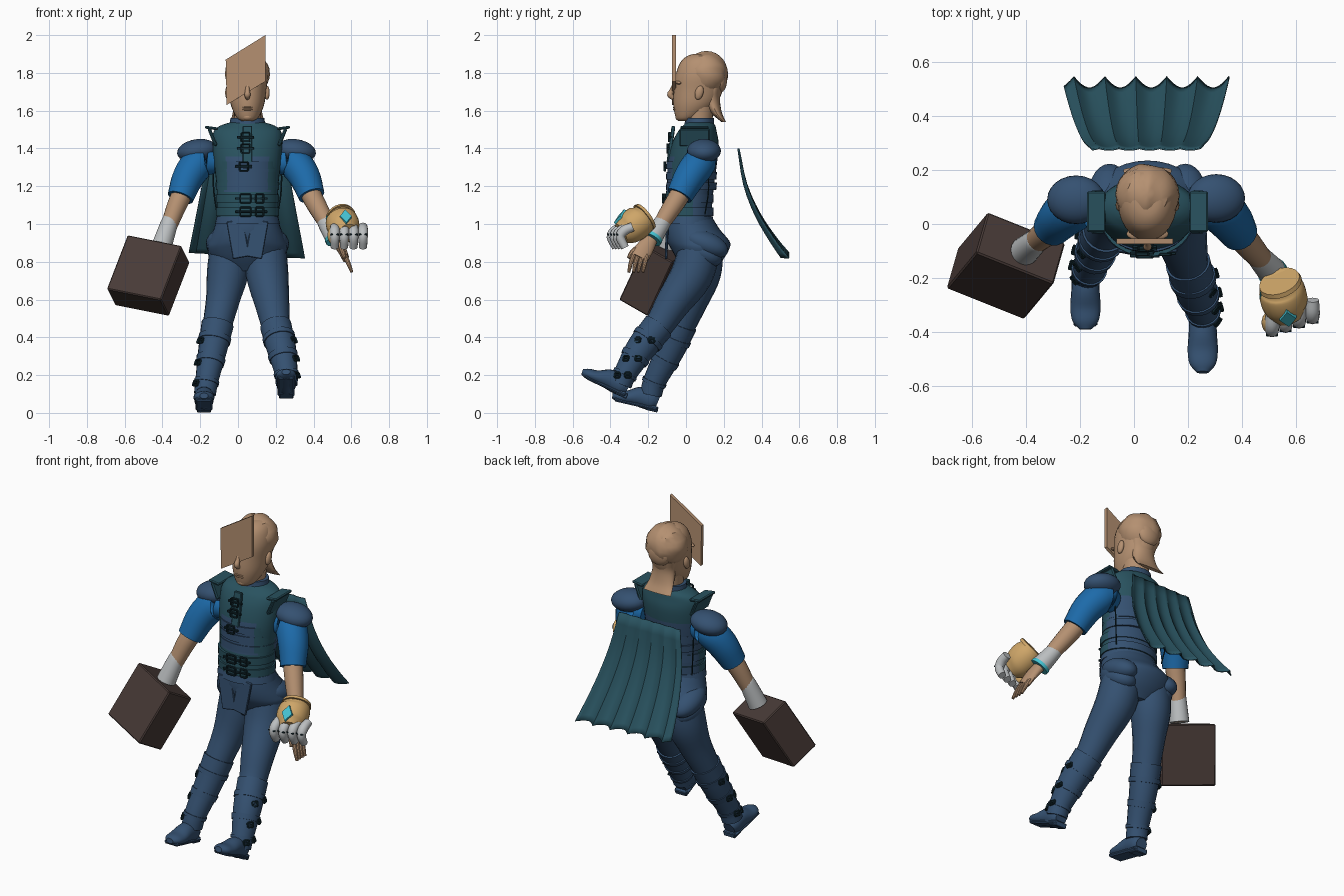
import bpy, bmesh, math
from mathutils import Vector, Matrix, Euler

old = bpy.data.objects.get("Cube")
if old:
    bpy.data.objects.remove(old)


def material(name, r, g, b):
    m = bpy.data.materials.new(name)
    m.use_nodes = True
    m.diffuse_color = (r, g, b, 1)
    m.node_tree.nodes["Principled BSDF"].inputs["Base Color"].default_value = (r, g, b, 1)
    return m


NAVY = material("navy cloth", .035, .082, .165)
TEAL = material("teal cloth", .022, .085, .115)
BLUE = material("bright blue sleeve", .012, .145, .4)
TAN = material("tan skin", .46, .28, .165)
GOLD = material("gold", .62, .38, .14)
GREY = material("pale grey", .5, .52, .53)
CYAN = material("cyan gem", .06, .55, .65)
BROWN = material("dark brown leather", .065, .043, .038)
DARK = material("dark strap", .006, .022, .03)
made = []


def finish(name, bm, *mats, rule=None):
    bmesh.ops.recalc_face_normals(bm, faces=bm.faces)
    if rule:
        for f in bm.faces:
            f.material_index = rule(f.calc_center_median())
    mesh = bpy.data.meshes.new(name)
    bm.to_mesh(mesh)
    bm.free()
    for m in mats:
        mesh.materials.append(m)
    ob = bpy.data.objects.new(name, mesh)
    bpy.context.collection.objects.link(ob)
    made.append(ob)
    return ob


def spline(points, steps):
    """Smooth path through tuples of any length."""
    p = [Vector(q) for q in points]
    p = [p[0] * 2 - p[1]] + p + [p[-1] * 2 - p[-2]]
    out = []
    for a, b, c, d in zip(p, p[1:], p[2:], p[3:]):
        for k in range(steps):
            t = k / steps
            out.append((b * 2 + (c - a) * t + (a * 2 - b * 5 + c * 4 - d) * t * t
                        + (b * 3 - a - c * 3 + d) * t ** 3) / 2)
    return out + [p[-2]]


def tube(name, mats, points, n=20, steps=4, flat=False, rule=None):
    """Loft of ellipses: each point is x, y, z, radius and an optional second radius."""
    rows = spline([q if len(q) == 5 else (*q, q[3]) for q in points], steps)
    bm = bmesh.new()
    rings = []
    for i, q in enumerate(rows):
        t = Vector((0, 0, 1))
        if not flat:
            t = (rows[min(i + 1, len(rows) - 1)] - rows[max(i - 1, 0)])
            t = Vector(t[:3]).normalized()
        side = (Vector((1, 0, 0)) - t * t.x).normalized()
        other = t.cross(side)
        ring = []
        for k in range(n):
            a = math.tau * k / n
            ring.append(bm.verts.new(Vector(q[:3]) + side * q[3] * math.cos(a) + other * q[4] * math.sin(a)))
        rings.append(ring)
    for a, b in zip(rings, rings[1:]):
        for k in range(n):
            bm.faces.new((a[k], a[k - 1], b[k - 1], b[k]))
    bm.faces.new(rings[0])
    bm.faces.new(rings[-1])
    return finish(name, bm, *(mats if isinstance(mats, tuple) else (mats,)), rule=rule)


def place(at, size, rot):
    return Matrix.LocRotScale(Vector(at), Euler([math.radians(a) for a in rot]), Vector(size))


def ball(name, mat, at, size, rot=(0, 0, 0)):
    bm = bmesh.new()
    bmesh.ops.create_uvsphere(bm, u_segments=24, v_segments=14, radius=1, matrix=place(at, size, rot))
    return finish(name, bm, mat)


def box(name, mat, at, size, rot=(0, 0, 0), matrix=None, bevel=.004):
    bm = bmesh.new()
    bmesh.ops.create_cube(bm, size=1, matrix=matrix or place(at, size, rot))
    bmesh.ops.bevel(bm, geom=bm.edges[:], offset=bevel, segments=1, affect='EDGES')
    return finish(name, bm, mat)


def buckle(name, at, w, h, rot=(0, 0, 0)):
    """Square frame with a central pin."""
    m = place(at, (1, 1, 1), rot)
    turn = m.to_3x3()
    for s in (-1, 1):
        for off, size in (((s * w / 2, 0, 0), (.009, .012, h)), ((0, 0, s * h / 2), (w, .012, .009))):
            local = Matrix.Translation(m @ Vector(off)) @ turn.to_4x4() @ Matrix.Diagonal((*size, 1))
            box(name, DARK, None, None, matrix=local, bevel=.002)
    box(name + "_pin", DARK, at, (w, .012, .006), rot, bevel=.001)


CX = .05   # body centre line

# Head, face and hair
tube("head", TAN, [(CX, -.01, 1.545, .03, .03), (CX, .01, 1.565, .058, .065), (CX, .045, 1.63, .088, .112),
                   (CX, .065, 1.71, .1, .13), (CX, .075, 1.79, .108, .13), (CX, .085, 1.86, .092, .112),
                   (CX, .09, 1.895, .055, .07), (CX, .09, 1.902, .01, .01)], n=28, flat=True)
tube("nose", TAN, [(CX, -.058, 1.75, .009), (CX, -.073, 1.71, .012), (CX, -.084, 1.685, .016), (CX, -.066, 1.665, .011)], n=12)
for s in (-1, 1):
    ball("ear", TAN, (CX + s * .103, .07, 1.695), (.015, .022, .038), (-15, 0, 0))
    ball("brow", TAN, (CX + s * .042, -.037, 1.75), (.036, .02, .01), (0, s * 8, 0))
for z in (1.618, 1.606):
    ball("lip", TAN, (CX, -.055, z), (.028, .014, .006))
ball("chin", TAN, (CX, -.035, 1.567), (.03, .022, .02))
hair = ball("hair", TAN, (CX, .108, 1.795), (.119, .113, .117))
for v in hair.data.vertices:   # combed ridges
    a = math.atan2(v.co.x - CX, v.co.z - 1.79)
    v.co.y += .006 * math.sin(a * 8)
    v.co.z += .004 * math.cos(a * 10)
ball("hair_bun", TAN, (CX, .18, 1.765), (.07, .038, .07))
tube("hair_tail", TAN, [(CX, .15, 1.72, .08, .04), (CX, .135, 1.66, .07, .045),
                        (CX, .16, 1.59, .078, .03), (CX, .2, 1.54, .09, .012)], flat=True)
tube("neck", TAN, [(CX, .075, 1.47, .07), (CX, .07, 1.53, .068), (CX, .075, 1.62, .075)], flat=True)

# Slanted plate in front of the face
bm = bmesh.new()
front = bm.faces.new([bm.verts.new((x, -.074, z)) for x, z in
                      ((-.065, 1.87), (.145, 2), (.145, 1.755), (-.06, 1.63))])
grown = bmesh.ops.extrude_face_region(bm, geom=[front])
bmesh.ops.translate(bm, vec=(0, .02, 0), verts=[v for v in grown["geom"] if isinstance(v, bmesh.types.BMVert)])
finish("face_plate", bm, TAN)


# Torso: teal vest with a navy midriff and navy lower back
def vest_colour(c):
    middle = 1.18 < c.z and abs(c.x - CX) < .115
    return 1 if c.z < 1.36 and (middle or c.y > .04) else 0


tube("vest", (TEAL, NAVY), [(CX, .012, 1.02, .158, .122), (CX, .015, 1.12, .16, .125), (CX, .025, 1.22, .165, .125),
                            (CX, .035, 1.33, .178, .13), (CX, .05, 1.43, .185, .122), (CX, .06, 1.49, .178, .102),
                            (CX, .07, 1.52, .145, .085), (CX, .07, 1.54, .085, .07)],
     n=36, flat=True, rule=vest_colour)
tube("collar", NAVY, [(CX, .065, 1.49, .105, .085), (CX, .07, 1.53, .094, .078), (CX, .072, 1.562, .09, .076)], flat=True)
for z in (1.065, 1.135):
    tube("belt", (TEAL, NAVY), [(CX, .013, z - .022, .167, .132), (CX, .013, z + .022, .168, .133)],
         n=36, flat=True, steps=1, rule=vest_colour)
for z in (1.2, 1.255, 1.31):
    tube("midriff_band", (TEAL, NAVY), [(CX, .027, z - .02, .167, .133), (CX, .03, z + .02, .169, .134)],
         n=36, flat=True, steps=1, rule=vest_colour)
box("vest_front_placket", TEAL, (CX, -.08, 1.42), (.05, .02, .2), (-8, 0, 0))
for x, y, z, w in ((.04, -.088, 1.46, .045), (.04, -.097, 1.4, .045), (.03, -.112, 1.305, .045),
                   (.04, -.122, 1.135, .055), (.04, -.122, 1.065, .055), (.115, -.113, 1.135, .04), (.115, -.113, 1.065, .04)):
    buckle("vest_buckle", (x, y, z), w, .045)
    box("vest_strap", DARK, (x, y + .004, z), (w * 2, .012, .013), bevel=.002)
for s in (-1, 1):
    box("shoulder_flap", TEAL, (CX + s * .185, .045, 1.46), (.018, .16, .1), (0, s * 22, 0), bevel=.006)
    box("shoulder_flap_edge", TEAL, (CX + s * .19, .045, 1.508), (.07, .15, .015), (0, -s * 8, 0), bevel=.005)
    tube("side_cord", DARK, [(CX + s * .175, .1, 1.4, .004), (CX + s * .18, .12, 1.2, .004), (CX + s * .16, .1, 1.05, .004)], n=6)

# Hips with a flared short coat
tube("hips", NAVY, [(CX, .013, 1.045, .155, .12), (CX, .035, .97, .18, .145), (CX, .065, .91, .205, .165),
                    (CX, .075, .87, .212, .155), (CX, .075, .81, .18, .12), (CX, .07, .75, .1, .07)], n=32, flat=True)
tube("waistband", NAVY, [(CX, .013, 1.0, .172, .136), (CX, .013, 1.04, .163, .129)], n=32, flat=True, steps=1)
for s in (-1, 1):
    ball("coat_hip_fold", NAVY, (CX + s * .14, .105, .895), (.08, .125, .065), (-22, 0, 0))
    ball("coat_hip_fold_lower", NAVY, (CX + s * .125, .09, .85), (.085, .11, .065), (-28, 0, 0))
    box("coat_front_tail", NAVY, (CX + s * .05, -.102, .92), (.09, .014, .2), (-2, s * 10, 0))

# Legs, boots and boot straps
LEGS = {
    "left": ([(.145, .075, .88, .11), (.155, .03, .73, .112), (.18, -.07, .58, .092), (.2, -.145, .46, .076),
              (.23, -.24, .34, .07), (.255, -.32, .21, .053), (.258, -.345, .15, .05)], .255, -.31, .095, 25, 1),
    "right": ([(-.04, .09, .88, .108), (-.055, .075, .74, .11), (-.08, .03, .6, .09), (-.108, -.025, .47, .078),
               (-.135, -.085, .33, .068), (-.165, -.165, .17, .053), (-.175, -.185, .1, .05)], -.18, -.15, .025, 13, -1)}
for side, (path, fx, heel, fz, tilt, s) in LEGS.items():
    tube(side + "_leg", NAVY, path)
    tube(side + "_boot_shaft", NAVY, [(*q[:3], q[3] + .008) for q in path[3:]])
    knee = Vector(path[3][:3])
    ball(side + "_knee_guard", NAVY, knee + Vector((0, -.035, -.03)), (.068, .048, .085), (-35, 0, 0))
    rows = spline(path[3:], 4)
    for k in (2, 5, 8):
        a, b = rows[k], rows[k + 1]
        mid = a.lerp(b, .5)
        tube(side + "_boot_strap", NAVY, [(*a[:3], a[3] + .014), (*a.lerp(b, .7)[:3], b[3] + .014)], steps=1)
        for turn in (55, 105):
            away = Vector((s * math.sin(math.radians(turn)), -math.cos(math.radians(turn)), 0))
            buckle(side + "_boot_buckle", Vector(mid[:3]) + away * (mid[3] + .014), .03, .026, (-20, 0, s * turn))
    # foot pointing forward, toe raised
    up = math.tan(math.radians(tilt))
    foot = [(fx, heel - d, fz + h + d * up, w, t) for d, h, w, t in
            ((0, .03, .035, .035), (.03, .035, .05, .055), (.09, .038, .052, .055), (.16, .02, .056, .036),
             (.21, .014, .048, .028), (.24, .01, .022, .015))]
    tube(side + "_foot", NAVY, foot)
    lift = Vector((0, -.115, .115 * up - .005))
    box(side + "_sole", NAVY, Vector((fx, heel, fz)) + lift, (.09, .235, .022), (-tilt, 0, 0), bevel=.008)
    box(side + "_heel", NAVY, (fx, heel - .03, fz - .008 + .03 * up), (.075, .065, .03), (-tilt, 0, 0))

# Arms: pauldron, sleeve, forearm, cuff
ARMS = {"left": ((.3, .095, 1.385), (.39, -.035, 1.15), (.47, -.13, 1.0), (.515, -.18, .925), 1),
        "right": ((-.21, .09, 1.385), (-.305, -.015, 1.14), (-.365, -.065, 1.0), (-.405, -.1, .88), -1)}
for side, (sh, elbow, wrist, end, s) in ARMS.items():
    sh, elbow, wrist, end = map(Vector, (sh, elbow, wrist, end))
    ball(side + "_pauldron", NAVY, sh + Vector((s * .005, 0, .002)), (.108, .09, .062), (0, s * 8, 0))
    tube(side + "_sleeve", BLUE, [(*(sh + Vector((-s * .09, -.02, -.06))), .06), (*(sh + Vector((-s * .01, -.02, -.06))), .086),
                                  (*sh.lerp(elbow, .55), .084), (*elbow, .07)])
    tube(side + "_forearm", TAN, [(*sh.lerp(elbow, .8), .055), (*elbow, .054), (*elbow.lerp(wrist, .5), .05), (*end, .035)])
    tube(side + "_cuff", GREY, [(*elbow.lerp(wrist, .85), .042), (*wrist, .046), (*end, .054)])
tube("cuff_cyan_rim", CYAN, [(.51, -.175, .933, .056), (.518, -.184, .918, .056)], steps=1)

# Bare left hand
tube("left_palm", TAN, [(.51, -.18, .93, .03, .035), (.545, -.215, .875, .024, .046), (.57, -.245, .82, .018, .046)])
for i in range(4):
    tube("left_finger", TAN, [(.565, -.205 - i * .024, .835, .013), (.585, -.218 - i * .025, .79, .012),
                              (.603, -.228 - i * .025, .745, .008)], n=10)
tube("left_thumb", TAN, [(.545, -.25, .88, .016), (.555, -.285, .85, .014), (.565, -.305, .82, .009)], n=10)

# Floating gauntlet
tube("gauntlet", GOLD, [(.54, -.22, 1.04, .07), (.547, -.24, 1.02, .084), (.555, -.275, .995, .088),
                        (.565, -.31, .97, .08), (.58, -.345, .95, .055)], n=24)
tube("gauntlet_rim", GOLD, [(.539, -.212, 1.043, .078), (.544, -.225, 1.033, .082)], steps=1)
ball("gauntlet_thumb", GOLD, (.5, -.365, .94), (.027, .038, .045), (-20, 0, 0))
for i in range(4):
    x, y = .512 + i * .05, .016 * i
    tube("gauntlet_finger", GREY, [(x, y - .33, .985, .024), (x, y - .375, .965, .027), (x, y - .395, .93, .025), (x, y - .37, .875, .021)], n=12)
    box("finger_joint", DARK, (x, y - .408, .943), (.044, .018, .008), (-20, 0, 0), bevel=.002)
bm = bmesh.new()
bmesh.ops.create_cone(bm, cap_ends=True, segments=4, radius1=1, radius2=.9, depth=2,
                      matrix=place((.57, -.347, 1.037), (.034, .049, .01), (52, 0, 8)))
finish("gem", bm, CYAN)
tube("gauntlet_side_trim", CYAN, [(.473, -.25, 1.045, .005), (.47, -.275, 1.02, .005)], n=8)

# Tilted case hanging from the right hand
u = Vector((.275, -.11, -.055)).normalized()
d = Vector((-.1, -.135, -.285)).normalized()
e = u.cross(d).normalized()
d = e.cross(u)
basis = Matrix((u * .315, e * .18, d * .335)).transposed().to_4x4()
box("case", BROWN, None, None, matrix=Matrix.Translation((-.475, -.155, .727)) @ basis, bevel=.006)

# Pleated cape hanging behind, with sharp outward pleats
bm = bmesh.new()
rows = spline([(.28, 1.4, .2), (.315, 1.21, .235), (.38, 1.05, .265), (.46, .92, .29), (.523, .835, .306)], 3)
grid = []
for i, (y, z, half) in enumerate(rows):
    t = i / (len(rows) - 1)
    grid.append([bm.verts.new((CX - .005 + half * k / 24, y + (.006 + .036 * t) * (.6 - abs(math.sin((k + 3) * math.pi / 9))),
                               z - .015 * t * k / 24)) for k in range(-24, 25)])
for a, b in zip(grid, grid[1:]):
    for k in range(48):
        bm.faces.new((a[k], a[k + 1], b[k + 1], b[k]))
cape = finish("cape", bm, TEAL)
cape.modifiers.new("thickness", 'SOLIDIFY').thickness = .006

# Smooth shading with sharp edges kept
bpy.ops.object.select_all(action='DESELECT')
for ob in made:
    ob.select_set(True)
bpy.context.view_layer.objects.active = made[0]
bpy.ops.object.shade_smooth_by_angle(angle=math.radians(35))
